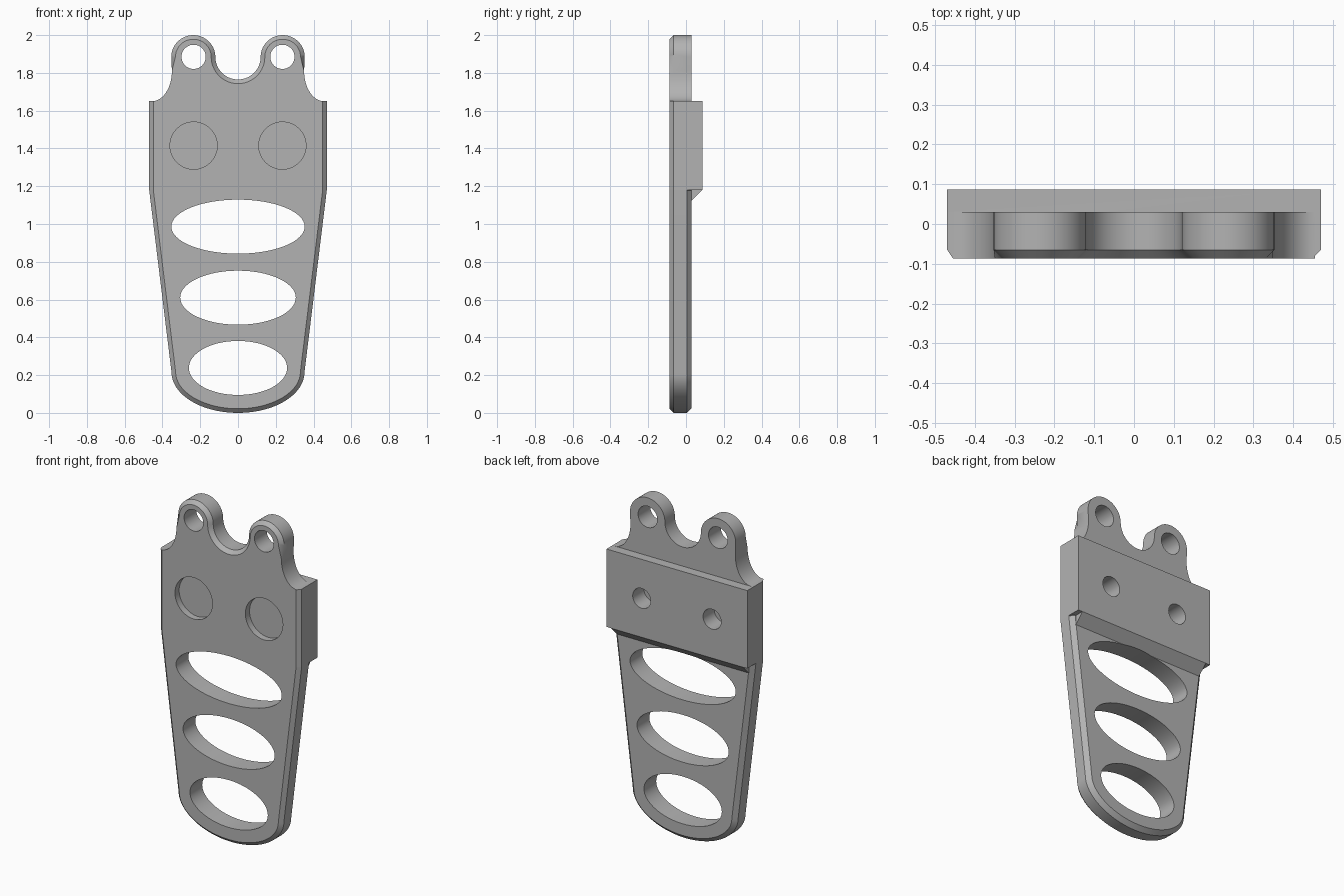
import bpy, bmesh
from math import cos, sin, radians, hypot

cube = bpy.data.objects.get("Cube")
if cube:
    bpy.data.objects.remove(cube, do_unlink=True)

grey = bpy.data.materials.new("plain grey")
grey.use_nodes = True
GREY = (0.45, 0.45, 0.45, 1)
grey.diffuse_color = GREY
grey.node_tree.nodes["Principled BSDF"].inputs["Base Color"].default_value = GREY

FRONT, BACK, REAR = -0.087, 0.03, 0.087   # plate front, plate back, block back
CH = 0.022                                # chamfer size


def loft(name, rings):
    """Closed solid through rings of equal point count."""
    bm = bmesh.new()
    loops = [[bm.verts.new(p) for p in ring] for ring in rings]
    n = len(loops[0])
    for a, b in zip(loops, loops[1:]):
        for i in range(n):
            j = (i + 1) % n
            bm.faces.new((a[i], a[j], b[j], b[i]))
    bm.faces.new(loops[0])
    bm.faces.new(loops[-1])
    bmesh.ops.recalc_face_normals(bm, faces=bm.faces)
    mesh = bpy.data.meshes.new(name)
    bm.to_mesh(mesh)
    bm.free()
    mesh.materials.append(grey)
    obj = bpy.data.objects.new(name, mesh)
    bpy.context.collection.objects.link(obj)
    return obj


def arc(cx, cz, rx, rz, a0, a1, n, front, back, side=1):
    """Arc points as (x, z, normal x, normal z, front chamfer, back chamfer)."""
    pts = []
    for i in range(n + 1):
        t = radians(a0 + (a1 - a0) * i / n)
        nx, nz = cos(t) / rx, sin(t) / rz
        k = side / hypot(nx, nz)
        pts.append((cx + rx * cos(t), cz + rz * sin(t), nx * k, nz * k, front, back))
    return pts


def boolean(target, tool, operation):
    mod = target.modifiers.new(tool.name, 'BOOLEAN')
    mod.operation, mod.solver, mod.object = operation, 'EXACT', tool
    bpy.context.view_layer.objects.active = target
    bpy.ops.object.modifier_apply(modifier=mod.name)
    bpy.data.objects.remove(tool, do_unlink=True)


def cut(target, x, z, rx, rz, y0, y1):
    ring = arc(x, z, rx, rz, 0, 354.375, 63, 0, 0)
    tool = loft("cutter", [[(p[0], y, p[1]) for p in ring] for y in (y0, y1)])
    boolean(target, tool, 'DIFFERENCE')


# Half outline, from the notch between the ears round to the bottom
half = arc(0, 1.885, 0.12, 0.12, -90, 0, 16, CH, 0, -1)
half += arc(0.2365, 1.885, 0.1165, 0.115, 180, 0, 32, CH, 0)[1:]
half += arc(0.455, 1.81, 0.105, 0.16, 180, 270, 14, 0, 0, -1)
half += [(0.47, 1.65, 1, 0, CH, 0),
         (0.47, 1.182, 1, 0, CH, 0),
         (0.47, 1.178, 1, 0, CH, 0.025)]
half += arc(0, 0.215, 0.352, 0.215, 0, -90, 24, CH, 0.025)
outline = half + [(-x, z, -nx, nz, f, b) for x, z, nx, nz, f, b in half[-2:0:-1]]

# Chamfered plate
plate = loft("plate", [
    [(x - nx * f, FRONT, z - nz * f) for x, z, nx, nz, f, b in outline],
    [(p[0], FRONT + CH, p[1]) for p in outline],
    [(p[0], BACK - 0.025, p[1]) for p in outline],
    [(x - nx * b, BACK, z - nz * b) for x, z, nx, nz, f, b in outline]])

# Mounting block on the back and the sloped rib beneath it
block_side = [(0.005, 1.65), (REAR, 1.65), (REAR, 1.18), (0.005, 1.18)]
rib_side = [(0.015, 1.2), (0.08, 1.2), (REAR, 1.18), (0.015, 1.108)]
for name, side, w in (("block", block_side, 0.47), ("rib", rib_side, 0.44)):
    part = loft(name, [[(x, y, z) for y, z in side] for x in (-w, w)])
    boolean(plate, part, 'UNION')

# Oval openings
for z, rx in ((0.986, 0.353), (0.61, 0.306), (0.238, 0.26)):
    cut(plate, 0, z, rx, 0.143, -0.2, 0.2)

# Ear holes, shallow front pockets and blind back holes
for x in (-0.235, 0.235):
    cut(plate, x, 1.885, 0.064, 0.064, -0.2, 0.2)
    cut(plate, x, 1.415, 0.125, 0.125, -0.2, FRONT + 0.04)
    cut(plate, x, 1.415, 0.06, 0.06, -0.02, 0.2)

plate.name = "perforated_bracket"
bpy.ops.object.select_all(action='DESELECT')
plate.select_set(True)
bpy.context.view_layer.objects.active = plate
bpy.ops.object.shade_smooth_by_angle(angle=radians(30))
